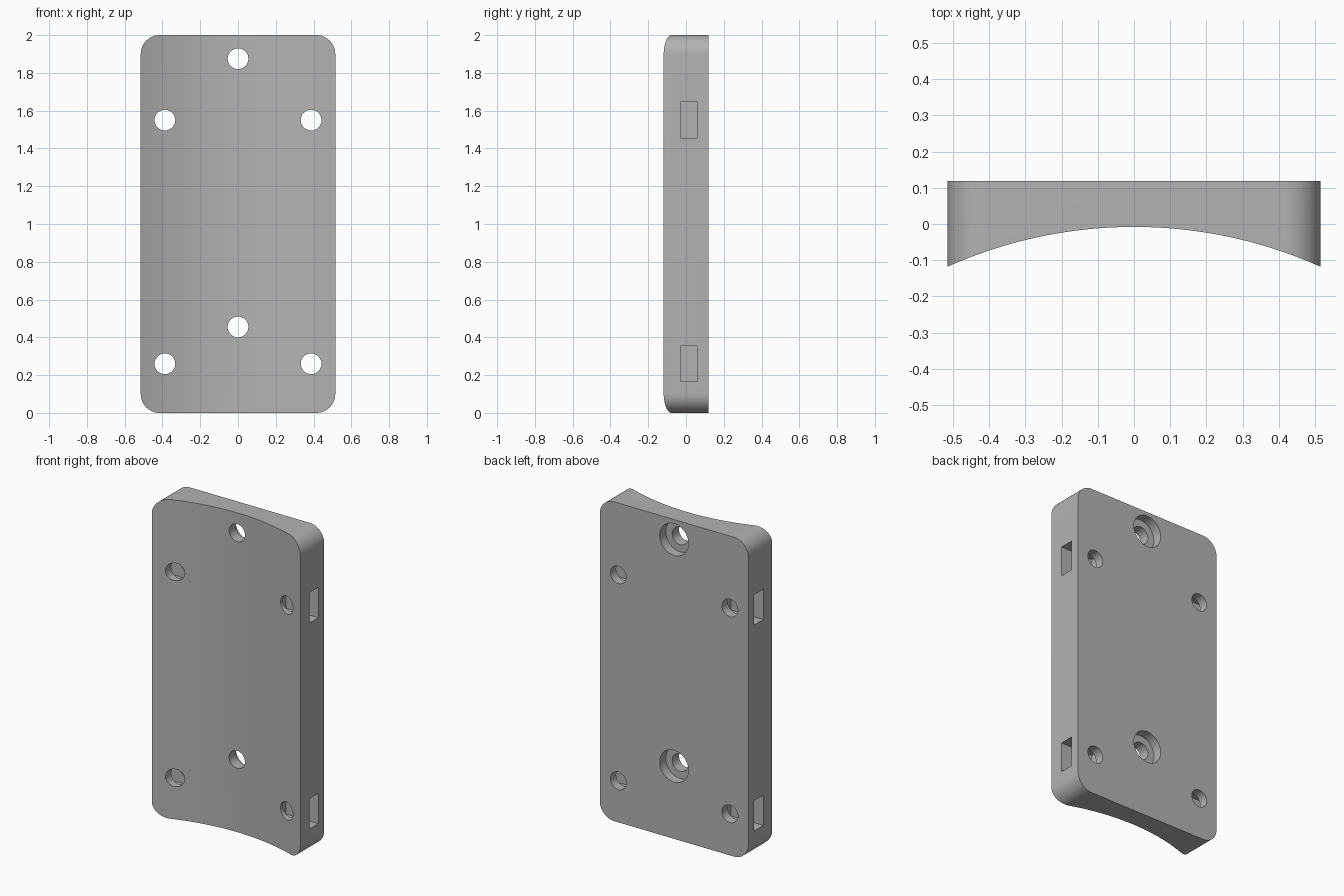
import bpy, bmesh, math
from mathutils import Matrix

cube = bpy.data.objects.get("Cube")
if cube:
    bpy.data.objects.remove(cube, do_unlink=True)

HALF_W, HEIGHT, CORNER = 0.515, 2.0, 0.1
BACK, FRONT = 0.118, -0.118
CURVE_R, CURVE_TOP = 1.26, -0.008

grey = bpy.data.materials.new("plain grey")
grey.use_nodes = True
colour = (0.45, 0.45, 0.45, 1)
grey.diffuse_color = colour
grey.node_tree.nodes["Principled BSDF"].inputs["Base Color"].default_value = colour


def make(name, bm):
    bmesh.ops.recalc_face_normals(bm, faces=bm.faces)
    mesh = bpy.data.meshes.new(name)
    bm.to_mesh(mesh)
    bm.free()
    mesh.materials.append(grey)
    obj = bpy.data.objects.new(name, mesh)
    bpy.context.collection.objects.link(obj)
    return obj


def cylinder(name, radius, x, z, y0, y1, sides=32):
    """Cylinder along y."""
    bm = bmesh.new()
    bmesh.ops.create_cone(bm, cap_ends=True, segments=sides,
                          radius1=radius, radius2=radius, depth=y1 - y0,
                          matrix=Matrix.Translation((x, (y0 + y1) / 2, z))
                          @ Matrix.Rotation(math.pi / 2, 4, "X"))
    return make(name, bm)


def box(name, x0, x1, y0, y1, z0, z1):
    bm = bmesh.new()
    centre = ((x0 + x1) / 2, (y0 + y1) / 2, (z0 + z1) / 2)
    bmesh.ops.create_cube(bm, size=1, matrix=Matrix.Translation(centre)
                          @ Matrix.Diagonal((x1 - x0, y1 - y0, z1 - z0, 1)))
    return make(name, bm)


def cut(target, cutter):
    bpy.context.view_layer.objects.active = target
    mod = target.modifiers.new("cut", "BOOLEAN")
    mod.operation, mod.solver, mod.object = "DIFFERENCE", "EXACT", cutter
    bpy.ops.object.modifier_apply(modifier=mod.name)
    bpy.data.objects.remove(cutter, do_unlink=True)


# Plate: a block with its four upright corners rounded
bm = bmesh.new()
bmesh.ops.create_cube(bm, size=1, matrix=Matrix.Translation((0, 0, HEIGHT / 2))
                      @ Matrix.Diagonal((2 * HALF_W, BACK - FRONT, HEIGHT, 1)))
corners = [e for e in bm.edges if abs(e.verts[0].co.y - e.verts[1].co.y) > 0.1]
bmesh.ops.bevel(bm, geom=corners, offset=CORNER, segments=12, profile=0.5,
                affect="EDGES")
plate = make("mounting_plate", bm)

# Hollow front, curved across the width
bm = bmesh.new()
bmesh.ops.create_cone(bm, cap_ends=True, segments=240, radius1=CURVE_R,
                      radius2=CURVE_R, depth=HEIGHT + 1,
                      matrix=Matrix.Translation((0, CURVE_TOP - CURVE_R, HEIGHT / 2)))
cut(plate, make("hollow_cutter", bm))

# Centre screw holes, counterbored from the back
for z in (0.455, 1.875):
    cut(plate, cylinder("screw_cutter", 0.055, 0, z, -0.3, 0.3))
    cut(plate, cylinder("counterbore_cutter", 0.1, 0, z, BACK - 0.06, 0.3))

# Side bolt holes, each crossed by a nut slot open at the edge
for side in (-1, 1):
    for z in (0.26, 1.55):
        cut(plate, cylinder("bolt_cutter", 0.055, side * 0.387, z, -0.3, 0.3))
        x0, x1 = sorted((side * 0.29, side * 0.7))
        cut(plate, box("slot_cutter", x0, x1, -0.03, 0.06, z - 0.095, z + 0.095))

bpy.ops.object.select_all(action="DESELECT")
plate.select_set(True)
bpy.context.view_layer.objects.active = plate
bpy.ops.object.shade_smooth_by_angle(angle=math.radians(30))
